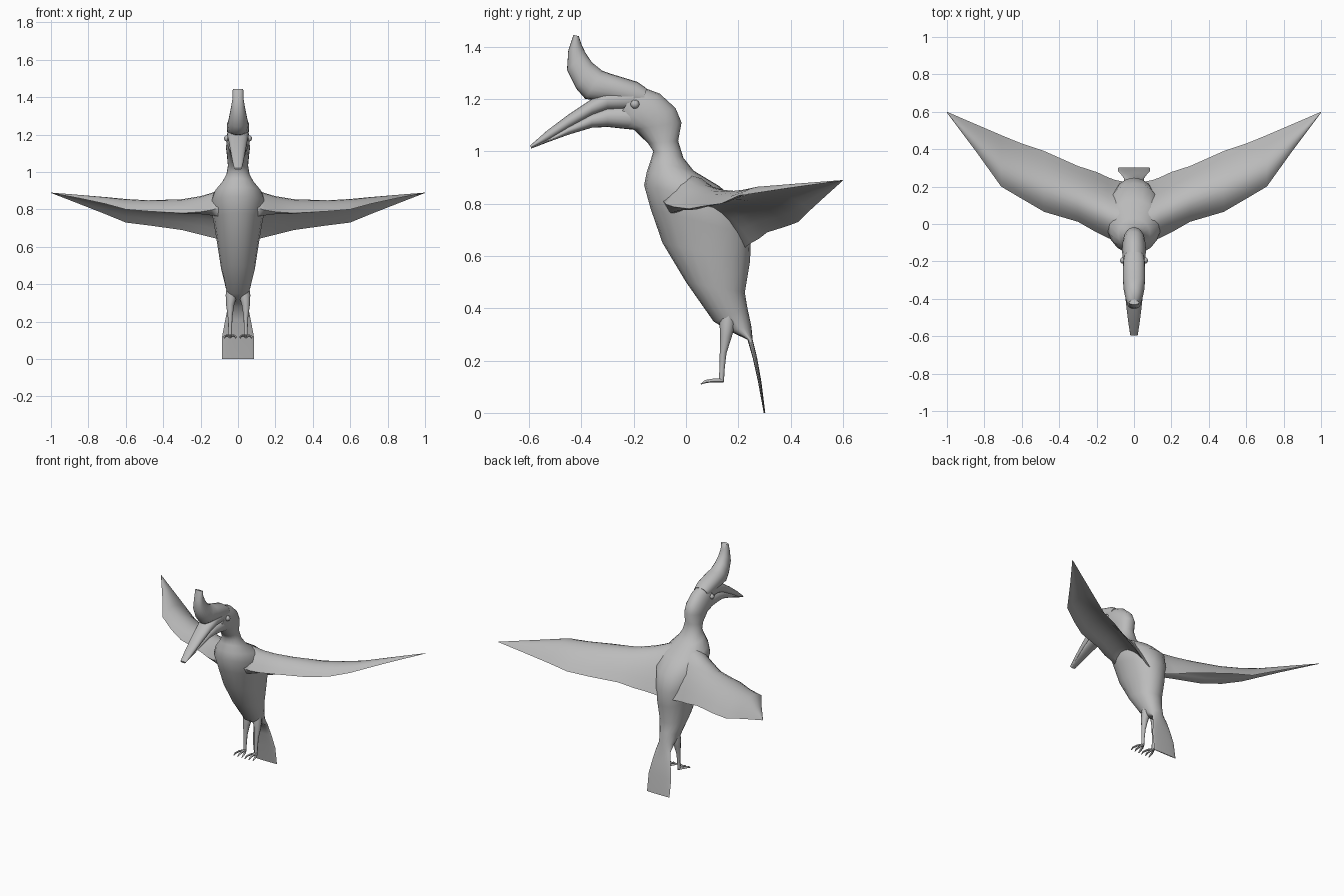
import bpy, bmesh
from math import sin, cos, pi, copysign
from mathutils import Vector

if "Cube" in bpy.data.objects:
    bpy.data.objects.remove(bpy.data.objects["Cube"])

grey = bpy.data.materials.new("plain_grey")
grey.use_nodes = True
grey.diffuse_color = (0.5, 0.5, 0.5, 1)
grey.node_tree.nodes["Principled BSDF"].inputs["Base Color"].default_value = (0.5, 0.5, 0.5, 1)


def finish(name, bm):
    bmesh.ops.recalc_face_normals(bm, faces=bm.faces)
    mesh = bpy.data.meshes.new(name)
    bm.to_mesh(mesh)
    bm.free()
    mesh.materials.append(grey)
    obj = bpy.data.objects.new(name, mesh)
    bpy.context.collection.objects.link(obj)
    bpy.ops.object.select_all(action='DESELECT')
    obj.select_set(True)
    bpy.context.view_layer.objects.active = obj
    bpy.ops.object.shade_smooth_by_angle(angle=pi / 3)
    return obj


def loft(name, rings):
    """Skin a list of equal rings and cap both ends."""
    bm = bmesh.new()
    loops = [[bm.verts.new(p) for p in ring] for ring in rings]
    n = len(loops[0])
    for a, b in zip(loops, loops[1:]):
        for i in range(n):
            j = (i + 1) % n
            bm.faces.new((a[i], a[j], b[j], b[i]))
    bm.faces.new(loops[0])
    bm.faces.new(loops[-1])
    return finish(name, bm)


def oval_loft(name, sections, power=1, n=20):
    """Sections: front y, front z, back y, back z, half width; power below 1 squares them."""
    rings = []
    for fy, fz, by, bz, w in sections:
        ring = []
        for i in range(n):
            s, c = (copysign(abs(v) ** power, v) for v in (sin(2 * pi * i / n), cos(2 * pi * i / n)))
            ring.append((w * s, (fy + by) / 2 + (fy - by) / 2 * c, (fz + bz) / 2 + (fz - bz) / 2 * c))
        rings.append(ring)
    return loft(name, rings)


def tube(name, path, n=8):
    """Path: points with a radius each."""
    pts = [Vector(p[:3]) for p in path]
    rings = []
    for i, p in enumerate(path):
        t = (pts[min(i + 1, len(pts) - 1)] - pts[max(i - 1, 0)]).normalized()
        u = t.cross(Vector((1, 0, 0))).normalized()
        v = t.cross(u)
        rings.append([pts[i] + p[3] * (u * cos(2 * pi * k / n) + v * sin(2 * pi * k / n))
                      for k in range(n)])
    return loft(name, rings)


# Tail fan, torso, neck and skull in one skin
oval_loft("body", [
    (.297, 0, .303, 0, .085), (.275, .12, .288, .12, .085), (.255, .21, .272, .21, .068),
    (.235, .28, .255, .28, .054), (.16, .315, .25, .33, .05), (.105, .35, .235, .4, .064),
    (0, .5, .225, .46, .09), (-.09, .65, .245, .58, .111), (-.135, .78, .248, .68, .13),
    (-.16, .87, .22, .78, .15), (-.15, .92, .13, .865, .128), (-.135, .965, .03, .925, .085),
    (-.125, 1, -.01, .975, .062), (-.145, 1.03, -.03, 1.04, .054), (-.2, 1.083, -.017, 1.11, .06),
    (-.23, 1.085, -.04, 1.165, .064), (-.25, 1.1, -.1, 1.22, .062), (-.26, 1.13, -.18, 1.25, .055)], .94)

# Closed bill halves and the upturned casque
oval_loft("upper_bill", [
    (-.2, 1.155, -.2, 1.25, .058), (-.3, 1.155, -.3, 1.235, .057), (-.36, 1.134, -.36, 1.2, .05),
    (-.45, 1.085, -.45, 1.14, .04), (-.53, 1.038, -.53, 1.08, .03), (-.592, 1.013, -.596, 1.022, .02)], .9)
oval_loft("lower_bill", [
    (-.18, 1.08, -.18, 1.185, .055), (-.3, 1.093, -.3, 1.17, .051), (-.36, 1.09, -.36, 1.147, .044),
    (-.45, 1.063, -.45, 1.097, .034), (-.53, 1.034, -.53, 1.046, .024),
    (-.592, 1.01, -.592, 1.014, .014)], .9)
oval_loft("casque", [
    (-.17, 1.17, -.15, 1.24, .05), (-.22, 1.17, -.185, 1.265, .058), (-.3, 1.19, -.29, 1.297, .06),
    (-.385, 1.2, -.32, 1.308, .055), (-.42, 1.24, -.36, 1.34, .047), (-.455, 1.31, -.385, 1.378, .037),
    (-.45, 1.385, -.4, 1.41, .029), (-.43, 1.445, -.41, 1.44, .028)], .9)

# Wing stations: x, leading y z, trailing y z, crown z, thickness
WING = [(.05, -.08, .82, .225, .63, .895, .15), (.1, -.088, .81, .235, .64, .895, .13),
        (.14, -.075, .797, .25, .65, .88, .1), (.2, -.045, .787, .278, .665, .864, .07),
        (.3, .012, .78, .31, .69, .85, .05), (.48, .065, .79, .39, .715, .845, .035),
        (.6, .135, .8, .43, .73, .852, .025), (.71, .2, .83, .475, .775, .863, .018),
        (.85, .395, .86, .535, .83, .876, .01), (1, .595, .888, .6, .888, .89, .002)]


def wing_ring(side, x, ly, lz, ty, tz, crown, thick, n=10):
    """Arched crown sloping to the trailing edge, over a fuller-nosed underside."""
    cy, cz = ly + .42 * (ty - ly), 2 * crown - (lz + tz) / 2
    top, under = [], []
    for i in range(n + 1):
        t = i / n
        a, b, c = (1 - t) ** 2, 2 * t * (1 - t), t * t
        y, z = a * ly + b * cy + c * ty, a * lz + b * cz + c * tz
        top.append((side * x, y, z))
        under.append((side * x, y, z - thick * sin(pi * t ** .6)))
    return top + under[-2:0:-1]


for side, label in ((1, "left"), (-1, "right")):
    loft(label + "_wing", [wing_ring(side, *s) for s in WING])

    # Thigh tapering into the shank
    x = side * .042
    tube(label + "_leg", [(side * .03, .165, .4, .028), (side * .036, .158, .34, .03),
                          (x, .152, .29, .022), (x, .142, .23, .013),
                          (x, .138, .17, .01), (x, .135, .12, .01)])

    # Three spread front toes and a short hind toe
    for i, spread in enumerate((-.03, 0, .03)):
        tube(f"{label}_toe_{i + 1}", [(x, .14, .124, .008), (x + spread * .7, .105, .124, .007),
                                      (x + spread, .075, .12, .006), (x + spread, .057, .11, .002)], 6)
    tube(label + "_hind_toe", [(x, .125, .126, .008), (x, .145, .122, .006)], 6)

    # Bead eye
    bm = bmesh.new()
    bmesh.ops.create_uvsphere(bm, u_segments=12, v_segments=8, radius=.017)
    bmesh.ops.translate(bm, verts=bm.verts, vec=(side * .058, -.195, 1.18))
    finish(label + "_eye", bm)
